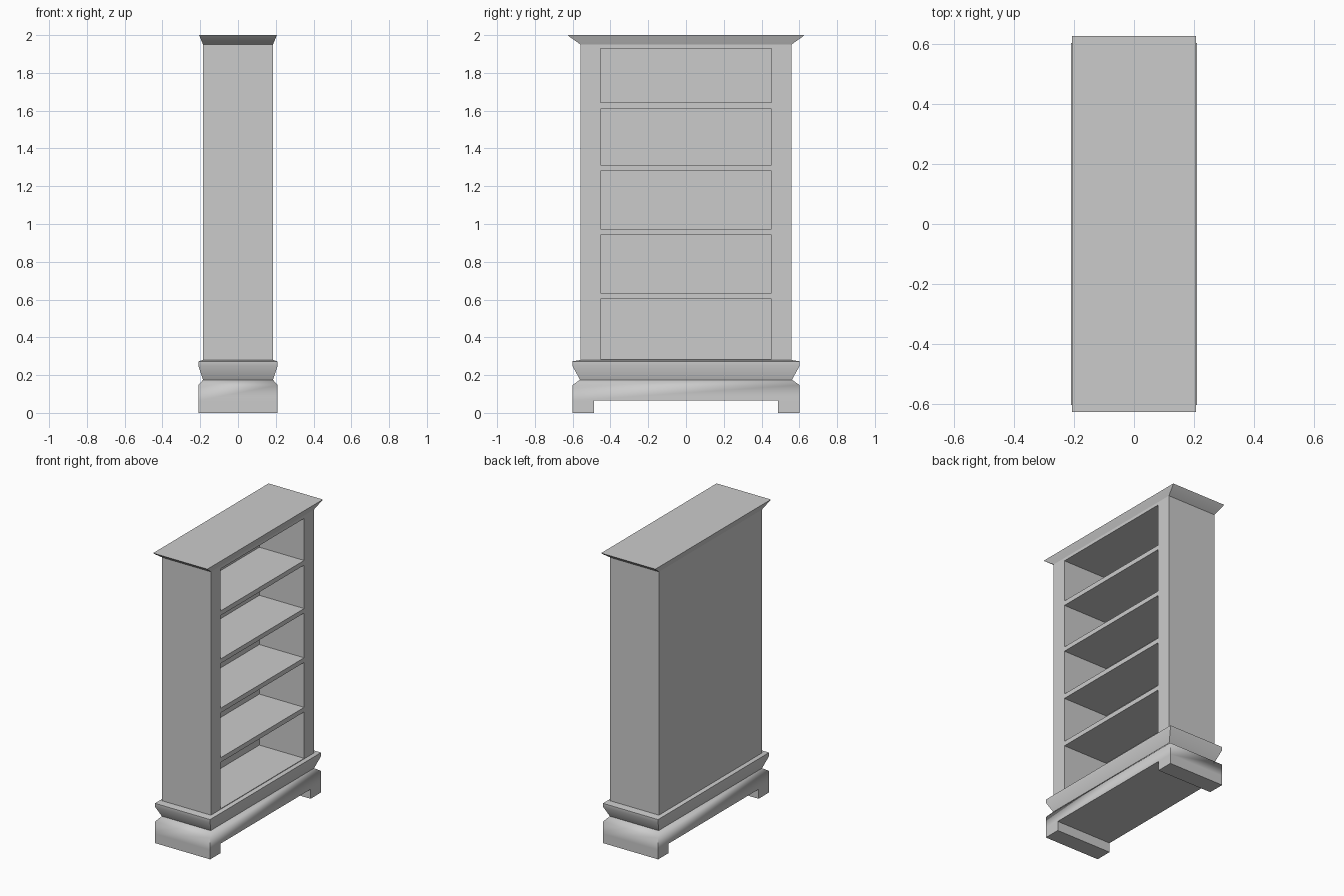
import bpy, bmesh, math
from mathutils import Vector

if "Cube" in bpy.data.objects:
    bpy.data.objects.remove(bpy.data.objects["Cube"])

HX, HY = 0.185, 0.558          # half depth and half width of the case
Z0, Z1 = 0.28, 1.95            # case bottom and top
BACK = -0.155                  # inner face of the back panel
BAYS = [(0.284, 0.602), (0.634, 0.942), (0.974, 1.281), (1.312, 1.61), (1.642, 1.93)]
BAY_Y = 0.453
GAP_Y, GAP_Z = 0.487, 0.065    # opening between the feet


def finish(name, bm, angle=30):
    mesh = bpy.data.meshes.new(name)
    bm.to_mesh(mesh)
    bm.free()
    obj = bpy.data.objects.new(name, mesh)
    bpy.context.collection.objects.link(obj)
    bpy.ops.object.select_all(action='DESELECT')
    obj.select_set(True)
    bpy.context.view_layer.objects.active = obj
    bpy.ops.object.shade_smooth_by_angle(angle=math.radians(angle))
    return obj


def loft(bm, rings, bottom=False, top=False, y=0.0):
    """Stack rectangular rings (half x, half y, z) into a moulding."""
    loops = [[bm.verts.new((sx * hx, y + sy * hy, z))
              for sx, sy in ((-1, -1), (1, -1), (1, 1), (-1, 1))]
             for hx, hy, z in rings]
    for a, b in zip(loops, loops[1:]):
        for i in range(4):
            j = (i + 1) % 4
            bm.faces.new((a[i], a[j], b[j], b[i]))
    if bottom:
        bm.faces.new(loops[0][::-1])
    if top:
        bm.faces.new(loops[-1])


# Feet: two blocks running front to back of the case
for side, sy in (("left", -1), ("right", 1)):
    bm = bmesh.new()
    half = (0.602 - GAP_Y) / 2
    loft(bm, [(0.21, half, 0), (0.21, half, GAP_Z)], bottom=True, y=sy * (GAP_Y + half))
    finish(side + "_foot", bm)

# Plinth moulding with a pinched waist
bm = bmesh.new()
loft(bm, [(0.21, 0.602, GAP_Z), (0.21, 0.602, 0.147), (0.185, 0.561, 0.175),
          (0.21, 0.602, 0.25), (0.209, 0.602, 0.273), (HX, HY, Z0)], bottom=True)
finish("plinth", bm, 60)

# Case: side and back walls, then the open side as a grid with recessed bays
bm = bmesh.new()
loft(bm, [(HX, HY, Z0), (HX, HY, Z1)])
bmesh.ops.delete(bm, geom=[f for f in bm.faces if f.calc_center_median().x > HX - 0.001],
                 context='FACES')
ys = [-HY, -BAY_Y, BAY_Y, HY]
zs = [Z0] + [z for bay in BAYS for z in bay] + [Z1]
grid = [[bm.verts.new((HX, y, z)) for y in ys] for z in zs]
bay_faces = []
for r in range(len(zs) - 1):
    for c in range(3):
        f = bm.faces.new((grid[r][c], grid[r][c + 1], grid[r + 1][c + 1], grid[r + 1][c]))
        if c == 1 and r % 2 == 1:
            bay_faces.append(f)
# Push each bay back to the inner panel, leaving the shelves between them
for f in bay_faces:
    rim = list(f.verts)
    deep = [bm.verts.new(v.co + Vector((BACK - HX, 0, 0))) for v in rim]
    bm.faces.remove(f)
    for i in range(4):
        j = (i + 1) % 4
        bm.faces.new((rim[i], rim[j], deep[j], deep[i]))
    bm.faces.new(deep)
finish("case_with_shelves", bm)

# Crown moulding flaring out to the flat top
bm = bmesh.new()
loft(bm, [(HX, HY, Z1), (0.204, 0.622, 1.995), (0.206, 0.626, 2.0)], top=True)
finish("crown", bm, 50)
